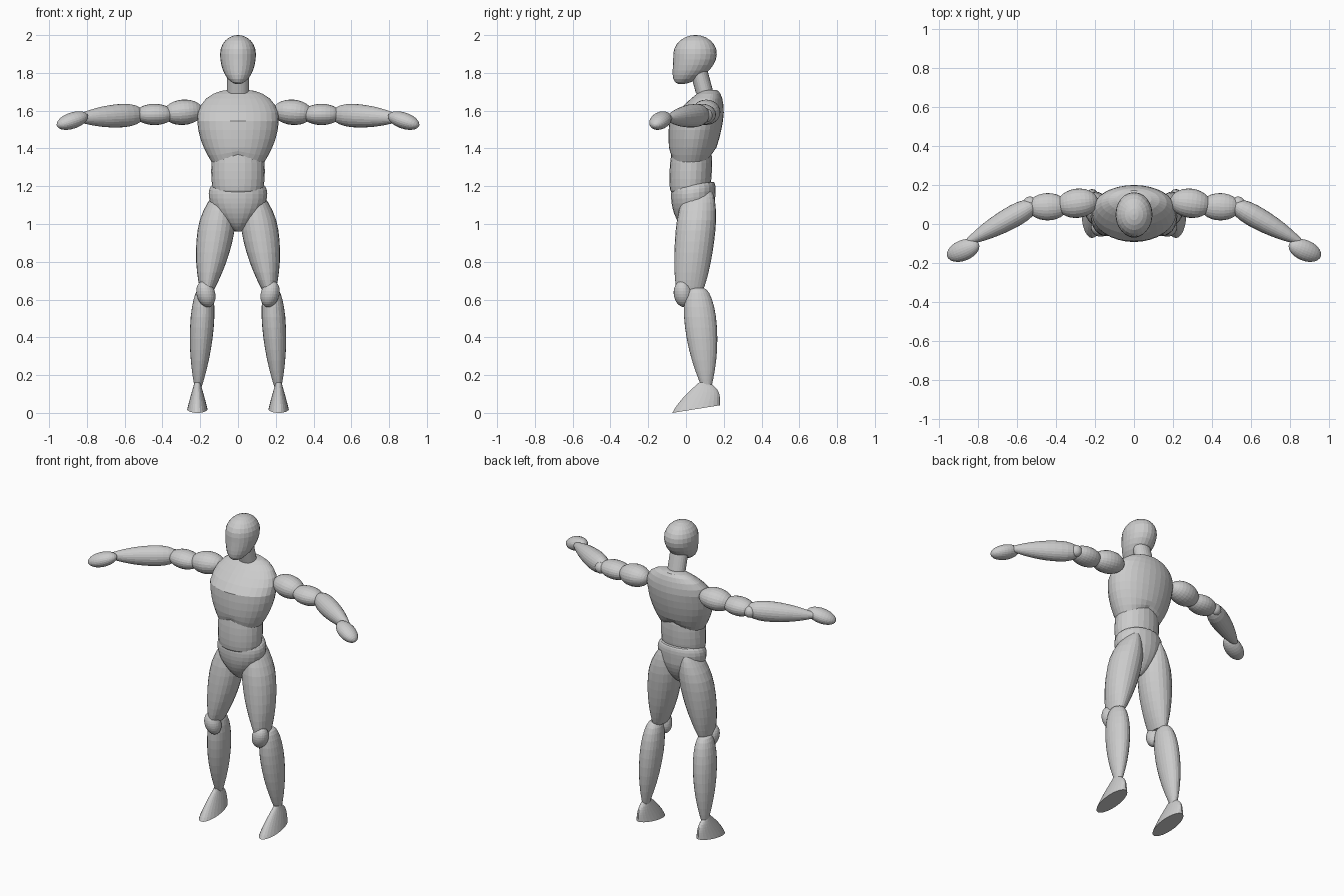
import bpy, bmesh, math
from mathutils import Vector

if "Cube" in bpy.data.objects:
    bpy.data.objects.remove(bpy.data.objects["Cube"])

colour = (0.6, 0.6, 0.6, 1)
grey = bpy.data.materials.new("matte grey")
grey.use_nodes = True
grey.diffuse_color = colour
grey.node_tree.nodes["Principled BSDF"].inputs["Base Color"].default_value = colour


def skin(name, rings, side=1, bend=None, sides=24):
    """Join elliptical rings of (centre, u axis, v axis); side -1 mirrors them."""
    bm = bmesh.new()
    loops = []
    for centre, u, v in rings:
        loop = []
        for k in range(sides):
            angle = math.tau * k / sides
            point = centre + u * math.cos(angle) + v * math.sin(angle)
            if bend:
                bend(point)
            point.x *= side
            loop.append(bm.verts.new(point))
        loops.append(loop)
    for lower, upper in zip(loops, loops[1:]):
        for k in range(sides):
            bm.faces.new((lower[k - 1], lower[k], upper[k], upper[k - 1]))
    bm.faces.new(loops[0])
    bm.faces.new(loops[-1])
    bmesh.ops.recalc_face_normals(bm, faces=bm.faces)
    mesh = bpy.data.meshes.new(name)
    bm.to_mesh(mesh)
    bm.free()
    mesh.materials.append(grey)
    bpy.context.collection.objects.link(bpy.data.objects.new(name, mesh))


def spindle(name, start, end, wide, deep, peak=0.5, start_size=0.0, end_size=0.0,
            start_power=0.5, end_power=0.5, fullness=1.0, steps=14, **options):
    """Body part swelling from start to its peak and tapering to its end.

    A power of one half gives an elliptical end, a power of one a leaner taper.
    """
    start, end = Vector(start), Vector(end)
    axis = (end - start).normalized()
    if abs(axis.z) > 0.9:
        across, up = Vector((1, 0, 0)), Vector((0, 1, 0))
    else:
        across = axis.cross(Vector((0, 0, 1))).normalized()
        up = across.cross(axis)
    rings = []
    for i in range(steps + 1):
        t = (1 - math.cos(math.pi * i / steps)) / 2
        if t < peak:
            s, size, power = (peak - t) / peak, start_size, start_power
        else:
            s, size, power = (t - peak) / (1 - peak), end_size, end_power
        swell = size + (1 - size) * max(0, 1 - s * s) ** power
        swell = max(swell, 0.04)
        rings.append((start.lerp(end, t), across * wide * swell, up * deep * swell ** fullness))
    skin(name, rings, **options)


# Head and neck: the jaw is pushed forward towards the chin
def jaw(point):
    below = max(0, 1.9 - point.z) / 0.16
    point.y -= 0.07 * below ** 2


spindle("head", (0, 0.045, 1.74), (0, 0.05, 2), wide=0.095, deep=0.115, peak=0.62, bend=jaw)
spindle("neck", (0, 0.1, 1.69), (0, 0.065, 1.82), wide=0.057, deep=0.047,
        start_size=1, end_size=1, steps=6)


# Trunk: the chest slopes back to the neck and its lower rim is arched
def chest_shape(point):
    point.y += (0.2 - point.y) * max(0, point.z - 1.55) * 2.7
    rim = min(1, max(0, 1.4 - point.z) * 10)
    point.z += 0.06 * rim * max(0, 1 - abs(point.x) / 0.11)


def raise_back(point):
    if point.z > 1.13:
        point.z += 0.13 * max(0, point.y)


spindle("rib_cage", (0, 0.02, 1.285), (0, 0.075, 1.71), wide=0.216, deep=0.142, peak=0.65,
        start_size=0.5, end_size=0.2, start_power=1, fullness=0.7, bend=chest_shape, sides=32)
spindle("waist", (0, 0.02, 1.17), (0, 0.03, 1.39), wide=0.142, deep=0.112,
        start_size=0.88, end_size=0.88, steps=8)
spindle("pelvis", (0, 0.035, 0.96), (0, 0.04, 1.205), wide=0.155, deep=0.118, peak=0.8,
        start_size=0.08, end_size=0.8, start_power=1, fullness=0.6, bend=raise_back)


# Foot: a flat sole, lifted at the heel, drawn in towards the ankle
def lift_heel(point):
    point.z += max(0, 1 - point.z / 0.15) * 0.16 * (point.y + 0.072)


def foot(name, side, steps=8):
    rings = []
    for i in range(steps + 1):
        t = i / steps
        toe = 0.14 * t ** 1.2 - 0.072
        heel = 0.18 - 0.055 * t ** 4
        centre = Vector((0.215, (toe + heel) / 2, 0.16 * t))
        half_width = Vector((0.054 - 0.038 * t, 0, 0))
        half_length = Vector((0, (heel - toe) / 2, 0))
        rings.append((centre, half_width, half_length))
    skin(name, rings, side, lift_heel)


for label, side in (("left_", 1), ("right_", -1)):
    # Legs
    spindle(label + "thigh", (0.085, 0.07, 1.17), (0.165, 0.02, 0.645), wide=0.098, deep=0.105,
            peak=0.37, start_size=0.35, end_size=0.35, start_power=1, end_power=1,
            fullness=0.4, side=side)
    spindle(label + "knee", (0.16, -0.01, 0.56), (0.18, -0.02, 0.7), wide=0.05, deep=0.05, side=side)
    spindle(label + "shin", (0.178, 0.06, 0.66), (0.212, 0.11, 0.125), wide=0.063, deep=0.085,
            peak=0.33, start_size=0.4, end_size=0.25, end_power=1, side=side)
    foot(label + "foot", side)
    # Arms
    spindle(label + "shoulder", (0.185, 0.12, 1.6), (0.395, 0.093, 1.583),
            wide=0.075, deep=0.067, side=side)
    spindle(label + "upper_arm", (0.34, 0.09, 1.58), (0.545, 0.087, 1.58),
            wide=0.07, deep=0.056, side=side)
    spindle(label + "elbow", (0.5, 0.117, 1.575), (0.57, 0.1, 1.575),
            wide=0.032, deep=0.036, side=side)
    spindle(label + "forearm", (0.51, 0.1, 1.58), (0.85, -0.09, 1.56), wide=0.057, deep=0.062,
            peak=0.3, start_size=0.3, end_size=0.3, end_power=1, side=side)
    spindle(label + "hand", (0.797, -0.103, 1.575), (0.957, -0.168, 1.52),
            wide=0.053, deep=0.043, side=side)
